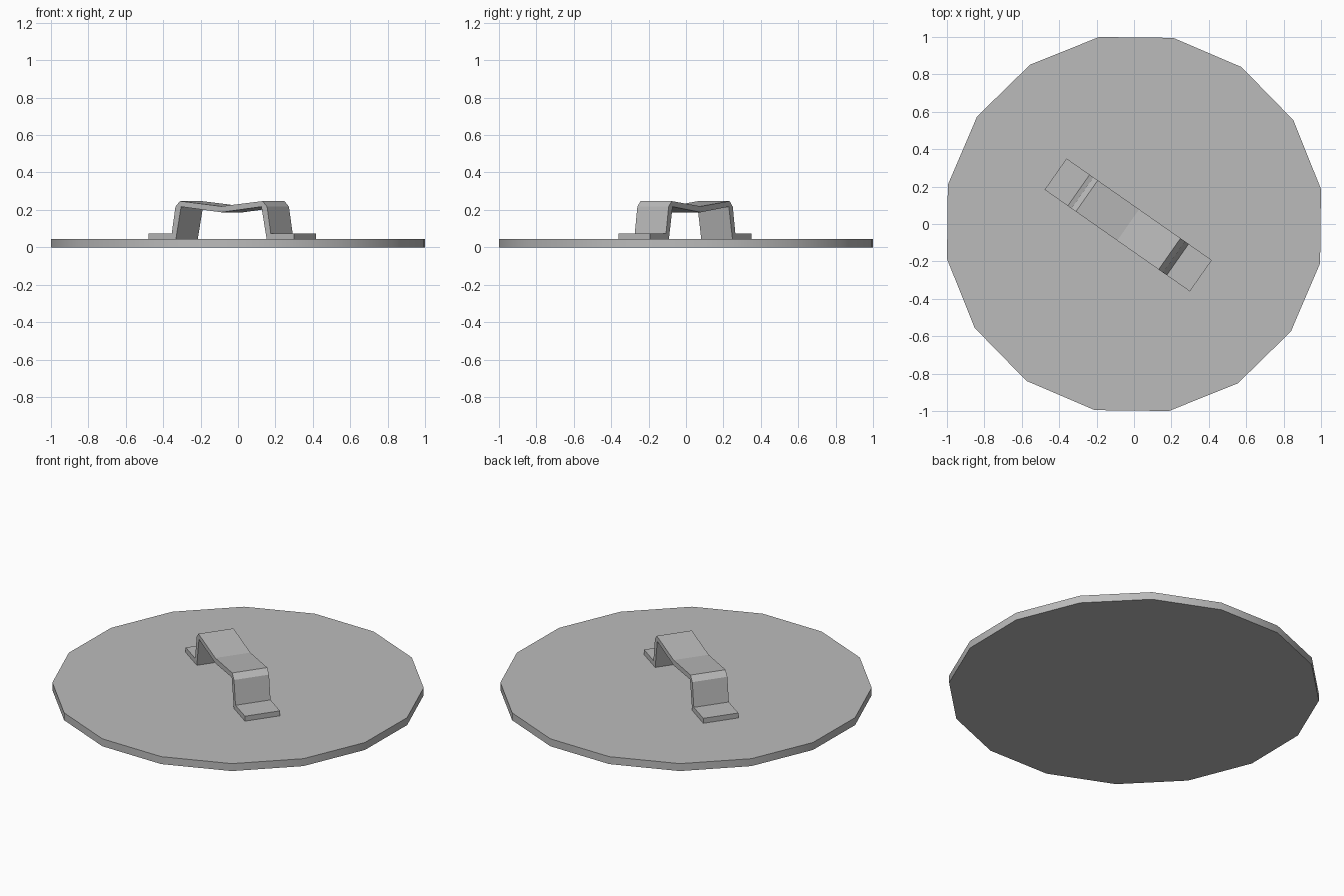
import bpy, bmesh, math
from mathutils import Matrix

cube = bpy.data.objects.get("Cube")
if cube:
    bpy.data.objects.remove(cube, do_unlink=True)

# Single grey metal
grey = bpy.data.materials.new("grey metal")
grey.use_nodes = True
colour = (0.5, 0.5, 0.5, 1)
grey.diffuse_color = colour
grey.node_tree.nodes["Principled BSDF"].inputs["Base Color"].default_value = colour

LID_HEIGHT = 0.045


def extrude_profile(name, points, depth, matrix):
    """Extrude a closed 2D outline along its normal, then place it."""
    bm = bmesh.new()
    face = bm.faces.new([bm.verts.new((a, b, 0)) for a, b in points])
    result = bmesh.ops.extrude_face_region(bm, geom=[face])
    moved = [v for v in result["geom"] if isinstance(v, bmesh.types.BMVert)]
    bmesh.ops.translate(bm, verts=moved, vec=(0, 0, depth))
    bmesh.ops.transform(bm, matrix=matrix, verts=bm.verts)
    bmesh.ops.recalc_face_normals(bm, faces=bm.faces)
    mesh = bpy.data.meshes.new(name)
    bm.to_mesh(mesh)
    bm.free()
    mesh.materials.append(grey)
    obj = bpy.data.objects.new(name, mesh)
    bpy.context.collection.objects.link(obj)
    return obj


# Sixteen-sided lid plate, slightly turned
angles = [math.radians(10.6 + 22.5 * i) for i in range(16)]
lid = extrude_profile("lid_plate",
                      [(1.017 * math.cos(a), 1.017 * math.sin(a)) for a in angles],
                      LID_HEIGHT, Matrix.Identity(4))
bpy.context.view_layer.objects.active = lid
lid.select_set(True)
bpy.ops.object.shade_smooth_by_angle(angle=math.radians(30))

# Bent strip handle: half outline from foot to sagging middle, mirrored
outer = [(-0.474, 0.075), (-0.323, 0.075), (-0.299, 0.217), (-0.270, 0.247)]
inner = [(-0.262, 0.217), (-0.296, LID_HEIGHT), (-0.474, LID_HEIGHT)]


def mirrored(points):
    return [(-u, z) for u, z in reversed(points)]


outline = (outer + [(0, 0.219)] + mirrored(outer)
           + mirrored(inner) + [(0, 0.187)] + inner)
width = 0.204
placement = (Matrix.Translation((-0.031, -0.005, 0))
             @ Matrix.Rotation(math.radians(-35), 4, "Z")
             @ Matrix.Rotation(math.radians(90), 4, "X")
             @ Matrix.Translation((0, 0, -width / 2)))
extrude_profile("handle", outline, width, placement)
